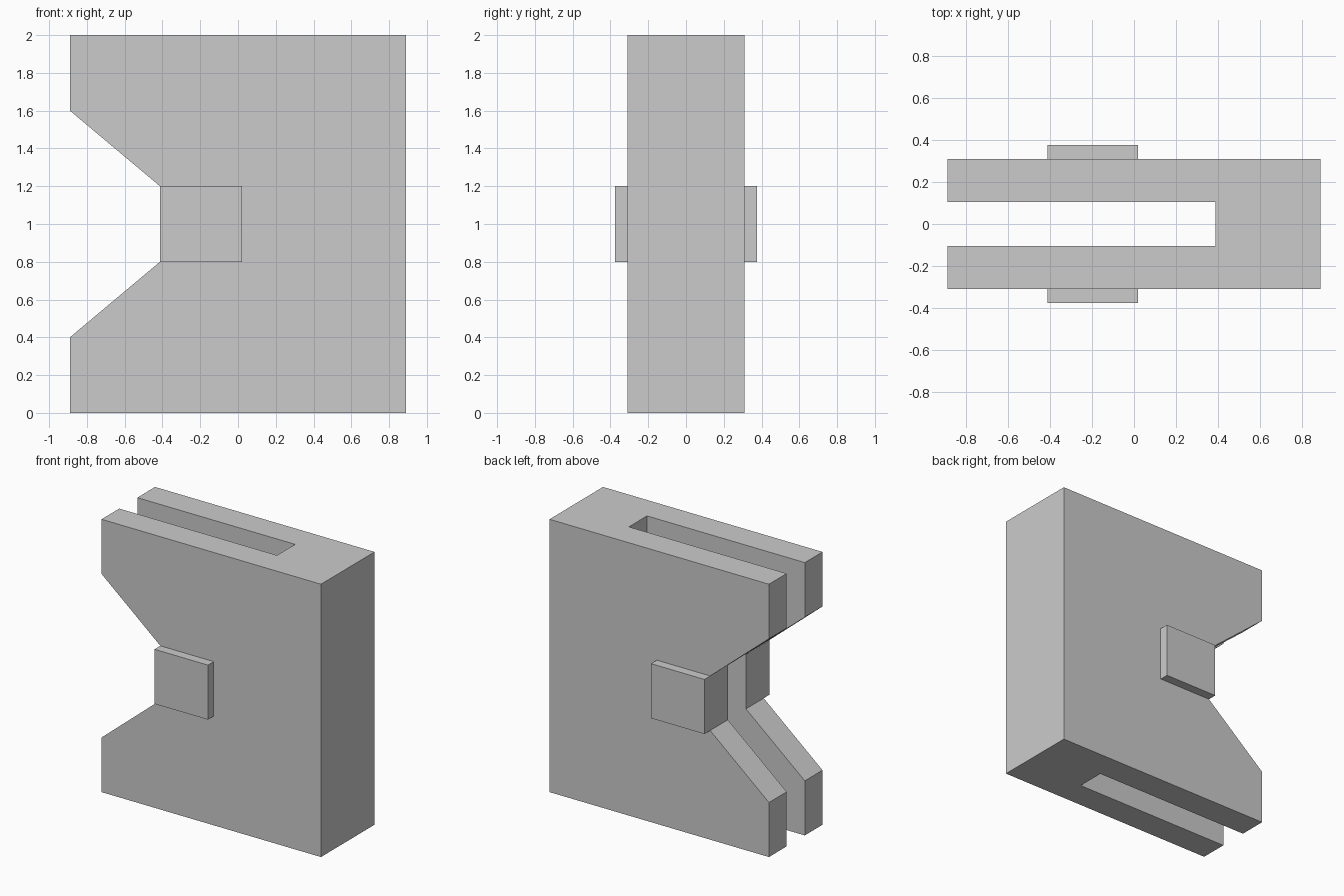
import bpy, bmesh

if "Cube" in bpy.data.objects:
    bpy.data.objects.remove(bpy.data.objects["Cube"])


def prism(name, profile, y0, y1):
    """Extrude an (x, z) profile along y."""
    bm = bmesh.new()
    face = bm.faces.new([bm.verts.new((x, y0, z)) for x, z in profile])
    new = bmesh.ops.extrude_face_region(bm, geom=[face])["geom"]
    verts = [v for v in new if isinstance(v, bmesh.types.BMVert)]
    bmesh.ops.translate(bm, verts=verts, vec=(0, y1 - y0, 0))
    bmesh.ops.recalc_face_normals(bm, faces=bm.faces)
    mesh = bpy.data.meshes.new(name)
    bm.to_mesh(mesh)
    bm.free()
    obj = bpy.data.objects.new(name, mesh)
    bpy.context.collection.objects.link(obj)
    return obj


def rect(x0, x1, z0, z1):
    return [(x0, z0), (x1, z0), (x1, z1), (x0, z1)]


HALF_X, HALF_Y, PAD_Y = 0.89, 0.31, 0.377
NOTCH_X = -0.413

# Block with a tapered notch in its left edge
body = prism("notched_body", [
    (-HALF_X, 0), (HALF_X, 0), (HALF_X, 2), (-HALF_X, 2),
    (-HALF_X, 1.6), (NOTCH_X, 1.2), (NOTCH_X, 0.8), (-HALF_X, 0.4),
], -HALF_Y, HALF_Y)

# Full-height slot, open on the notched side
cutter = prism("slot_cutter", rect(-1.2, 0.39, -0.2, 2.2), -0.105, 0.105)
cutter.hide_render = True
mod = body.modifiers.new("slot", 'BOOLEAN')
mod.operation = 'DIFFERENCE'
mod.solver = 'EXACT'
mod.object = cutter
bpy.context.view_layer.objects.active = body
bpy.ops.object.modifier_apply(modifier=mod.name)
bpy.data.objects.remove(cutter)

# Raised pads on the front and back, flush with the notch
for name, side in (("front_pad", -1), ("back_pad", 1)):
    prism(name, rect(NOTCH_X, 0.02, 0.8, 1.2), side * HALF_Y, side * PAD_Y)
